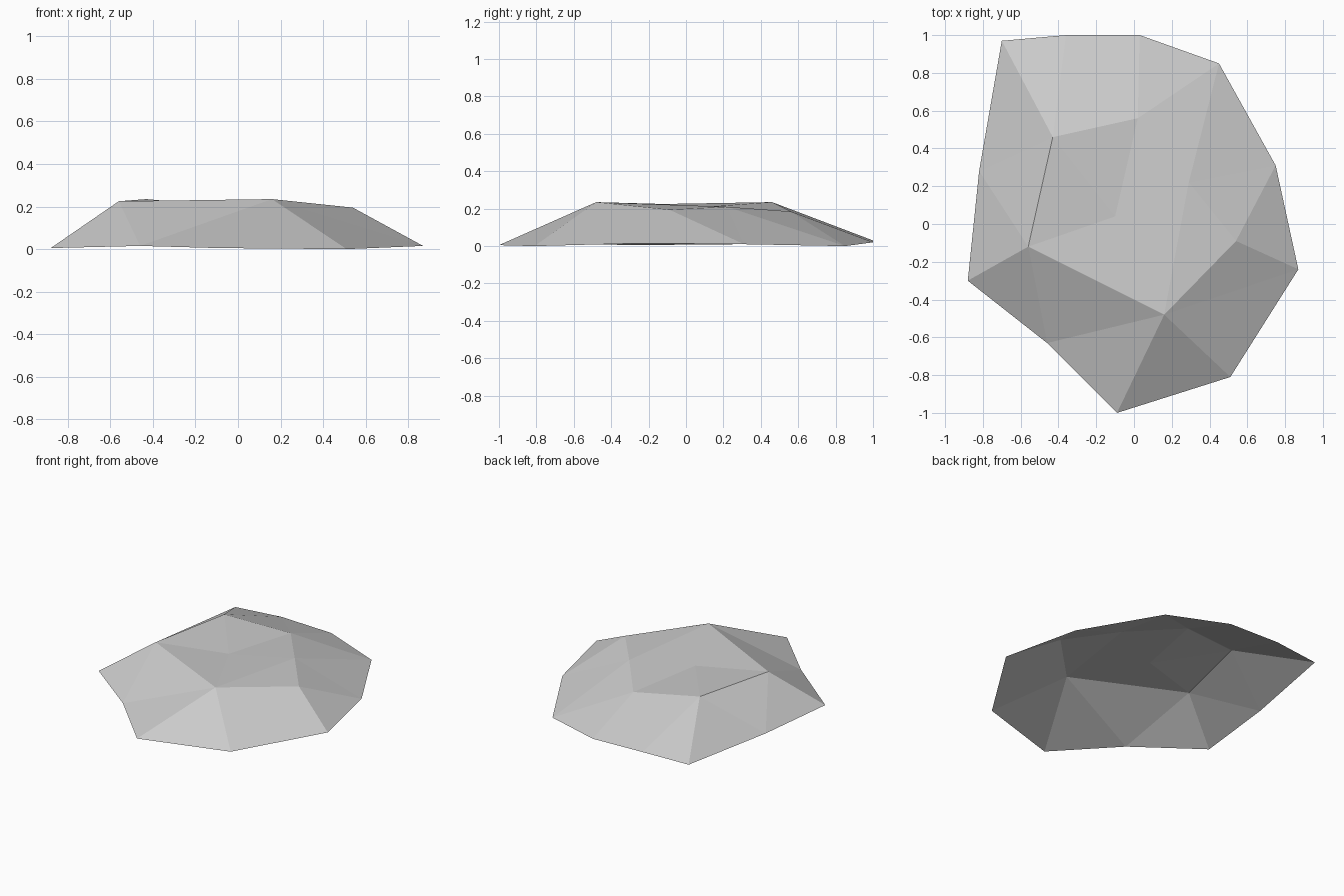
import bpy
import bmesh

default_cube = bpy.data.objects.get("Cube")
if default_cube:
    bpy.data.objects.remove(default_cube, do_unlink=True)


def make_material(name, color):
    """One flat colour, shown in both the viewport and a render."""
    mat = bpy.data.materials.new(name)
    mat.use_nodes = True
    mat.diffuse_color = color
    shader = mat.node_tree.nodes["Principled BSDF"]
    shader.inputs["Base Color"].default_value = color
    shader.inputs["Roughness"].default_value = 0.9
    return mat


# Jagged ground outline, clockwise from the back right corner
RIM = {
    "A": (-0.70, 0.97, 0.02), "B": (-0.36, 1.0, 0.03), "C": (0.03, 1.0, 0.02),
    "D": (0.45, 0.85, 0.0), "E": (0.75, 0.31, 0.01), "F": (0.87, -0.24, 0.015),
    "G": (0.51, -0.81, 0.0), "H": (-0.09, -1.0, 0.005), "I": (-0.46, -0.63, 0.015),
    "J": (-0.88, -0.30, 0.005), "K": (-0.82, 0.28, 0.01),
}
# Raised crown around a shallow hollow (v)
CROWN = {
    "p": (-0.43, 0.46, 0.235), "q": (0.02, 0.56, 0.185), "r": (0.29, 0.22, 0.21),
    "s": (0.54, -0.09, 0.195), "t": (0.16, -0.48, 0.235), "u": (-0.56, -0.12, 0.225),
    "v": (-0.10, 0.04, 0.205),
}
# Facets, each named by its three corners
SLOPES = "ABp Bqp BCq CDq Drq DEr Esr EFs Fts FGt GHt HIt Iut IJu JKu Kpu KAp"
TOP = "pqv qrv rtv rst tuv upv"

bm = bmesh.new()
corner = {key: bm.verts.new(co) for key, co in {**RIM, **CROWN}.items()}
for facet in (SLOPES + " " + TOP).split():
    face = bm.faces.new([corner[key] for key in facet])
    face.normal_update()
    if face.normal.z < 0:
        face.normal_flip()
    face.smooth = False

# Open-bottomed rock shell
mesh = bpy.data.meshes.new("flat_rock")
bm.to_mesh(mesh)
bm.free()
mesh.materials.append(make_material("stone grey", (0.6, 0.6, 0.6, 1.0)))
rock = bpy.data.objects.new("flat_rock", mesh)
bpy.context.collection.objects.link(rock)
